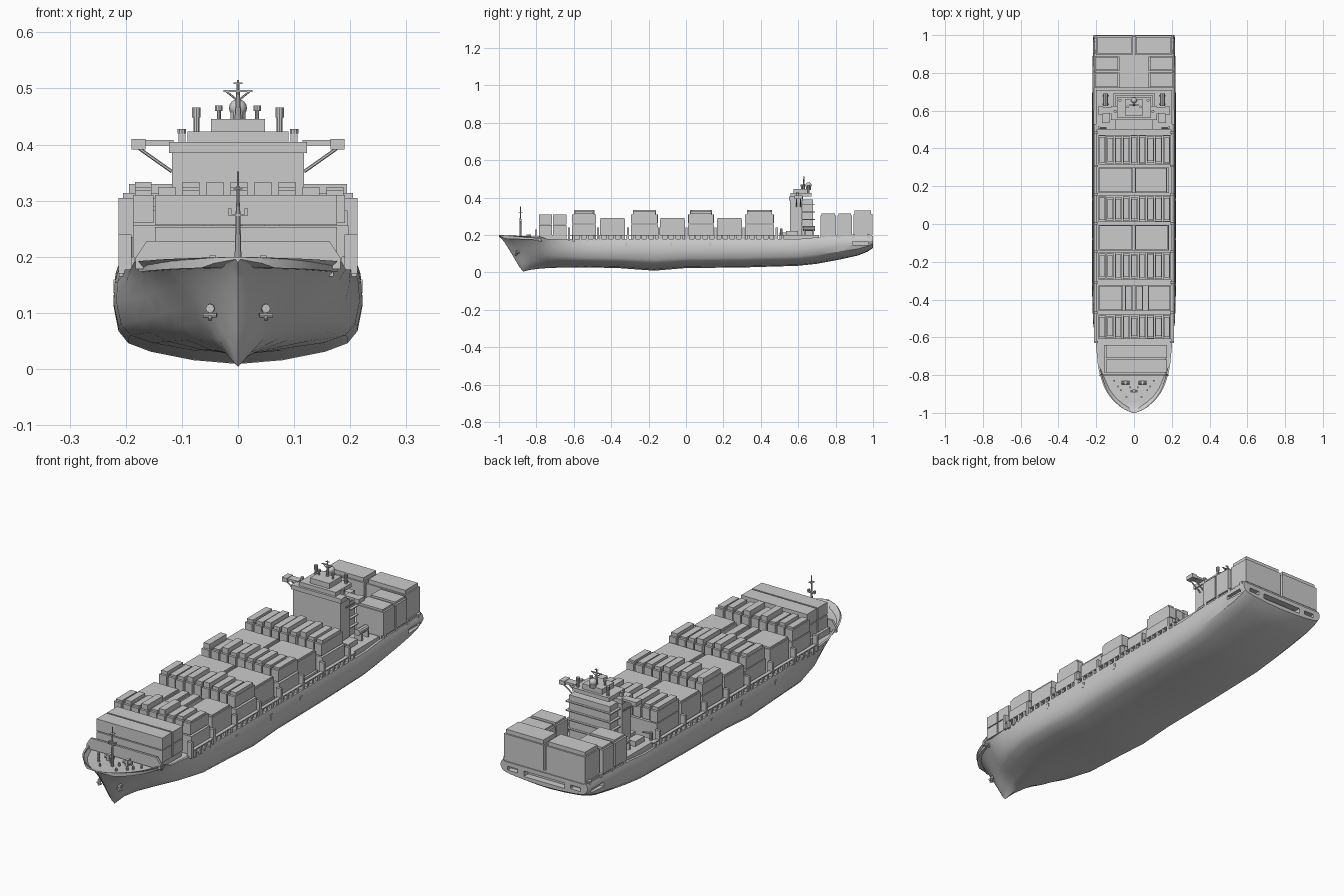
import bpy, bmesh, math, random
from mathutils import Vector, Matrix
random.seed(4)


def finish(name, bm, smooth=None):
    bmesh.ops.recalc_face_normals(bm, faces=bm.faces[:])
    me = bpy.data.meshes.new(name)
    bm.to_mesh(me)
    bm.free()
    ob = bpy.data.objects.new(name, me)
    bpy.context.collection.objects.link(ob)
    if smooth:
        bpy.ops.object.select_all(action='DESELECT')
        ob.select_set(True)
        bpy.context.view_layer.objects.active = ob
        bpy.ops.object.shade_smooth_by_angle(angle=math.radians(smooth))
    return ob


def box(bm, x0, x1, y0, y1, z0, z1):
    m = Matrix.Translation(((x0 + x1) / 2, (y0 + y1) / 2, (z0 + z1) / 2))
    bmesh.ops.create_cube(bm, size=1, matrix=m @ Matrix.Diagonal((x1 - x0, y1 - y0, z1 - z0, 1)))


def pair(bm, x0, x1, *rest):
    box(bm, x0, x1, *rest)
    box(bm, -x1, -x0, *rest)


def rod(bm, a, b, r, r2=None, n=10):
    a, b = Vector(a), Vector(b)
    m = Matrix.Translation((a + b) / 2) @ (b - a).to_track_quat('Z', 'Y').to_matrix().to_4x4()
    bmesh.ops.create_cone(bm, cap_ends=True, segments=n, radius1=r, radius2=r if r2 is None else r2,
                          depth=(b - a).length, matrix=m)


# Hull: lofted stations (y, keel z, deck z, half width, bow flare 0..1)
stations = [(-1, .19, .2, .008, 1), (-.985, .178, .199, .045, 1), (-.97, .16, .198, .07, 1),
            (-.94, .112, .197, .105, 1), (-.915, .07, .196, .127, 1), (-.89, .027, .195, .144, 1),
            (-.87, .004, .194, .155, .97), (-.835, .013, .193, .17, .85), (-.78, .02, .191, .188, .62),
            (-.74, .023, .178, .196, .47), (-.65, .026, .177, .207, .2), (-.52, .027, .177, .217, 0),
            (-.35, .022, .177, .222, 0), (-.17, .009, .177, .222, 0), (0, .023, .177, .222, 0),
            (.3, .026, .177, .222, 0), (.6, .035, .178, .222, 0), (.7, .046, .187, .221, 0),
            (.82, .068, .19, .22, 0), (.92, .09, .192, .218, 0), (.97, .11, .193, .217, 0), (1, .13, .194, .215, 0)]
mid = [(0, 0), (.36, .04), (.7, .13), (.88, .22), (.96, .35), (1, .62), (.99, .85), (.96, 1)]
bow = [(0, 0), (.1, .1), (.2, .25), (.32, .42), (.47, .58), (.65, .75), (.84, .9), (1, 1)]
bm = bmesh.new()
rings = []
for y, k, d, w, t in stations:
    half = [(w * (m[0] + (b[0] - m[0]) * t), k + (d - k) * (m[1] + (b[1] - m[1]) * t)) for m, b in zip(mid, bow)]
    sink = min(.018, (d - k) * .5) if y < -.75 else .003
    rim = half[-1][0] * .95
    half += [(rim, d), (rim, d - sink), (0, d - sink)]
    pts = half + [(-x, z) for x, z in half[-2:0:-1]]
    rings.append([bm.verts.new((x, y, z)) for x, z in pts])
n = len(rings[0])
for a, b in zip(rings, rings[1:]):
    for i in range(n):
        bm.faces.new((a[i], a[(i + 1) % n], b[(i + 1) % n], b[i]))
bm.faces.new(rings[0])
bm.faces.new(rings[-1])
hull = finish("hull", bm)

# Mooring openings cut into the stern
bm = bmesh.new()
pair(bm, .2, .25, .89, .975, .147, .166)
box(bm, -.1, .1, .97, 1.05, .148, .172)
pair(bm, .13, .18, .975, 1.05, .155, .172)
cutter = finish("opening_cutter", bm)
cutter.hide_render = True
mod = hull.modifiers.new("openings", 'BOOLEAN')
mod.object = cutter
mod.solver = 'EXACT'
bpy.context.view_layer.objects.active = hull
bpy.ops.object.modifier_apply(modifier=mod.name)
bpy.data.objects.remove(cutter)
hull.select_set(True)
bpy.ops.object.shade_smooth_by_angle(angle=math.radians(32))

# Hatch coamings and deck plates
bays = [(-.61, -.48), (-.46, -.325), (-.295, -.15), (-.14, -.005), (.01, .15), (.165, .30), (.315, .47)]
bm = bmesh.new()
box(bm, -.16, .17, -.785, -.64, .165, .2)
for y0, y1 in bays:
    box(bm, -.185, .185, y0, y1, .17, .201)
box(bm, -.2, .2, .5, .71, .17, .2)
box(bm, -.205, .205, .72, .995, .18, .2)
finish("hatch_coamings", bm)

# Side stanchions, walkway rail and lashing posts
bm = bmesh.new()
for i in range(32):
    y = -.6 + i * .036
    pair(bm, .198, .212, y - .006, y + .006, .165, .2)
pair(bm, .196, .212, -.62, .53, .197, .201)
for i in range(4):
    y = .735 + i * .08
    pair(bm, .2, .213, y - .008, y + .008, .18, .202)
for y in (-.625, -.47, -.31, -.145, .003, .158, .307, .485):
    pair(bm, .19, .213, y - .006, y + .006, .17, .24)
for y in (-.32, -.08, .13):
    pair(bm, .212, .222, y - .006, y + .006, .135, .16)
finish("side_stanchions", bm)

# Front bay: two wide rows, two tiers
bm = bmesh.new()
for y0, y1 in ((-.785, -.717), (-.71, -.64)):
    box(bm, -.148, .176, y0, y1, .2, .253)
    box(bm, -.148, .176, y0, y1, .257, .31)
finish("front_containers", bm)

# Bays with rows of narrow containers
for k in (0, 2, 4, 6):
    y0, y1 = bays[k]
    bm = bmesh.new()
    box(bm, -.187, .197, y0, y1, .2, .256)
    for i in range(9):
        x = -.187 + i * .0427
        e = random.uniform(0, .008)
        top = .318 + random.choice((0, .006, .015))
        box(bm, x, x + .036, y0 + e, y1 - e, .26, .31)
        box(bm, x + .003, x + .033, y0 + e + .01, y1 - e - .01, .31, top)
    finish("narrow_container_bay", bm)

# Bays with large container blocks
blocks = {1: [(-.187, -.06), (-.048, -.008), (.008, .048), (.073, .195)],
          3: [(-.187, -.007), (.005, .182)], 5: [(-.187, -.007), (.005, .175)]}
for k, spans in blocks.items():
    y0, y1 = bays[k]
    bm = bmesh.new()
    for x0, x1 in spans:
        box(bm, x0, x1, y0, y1, .2, .283)
        box(bm, x0 + .004, x1 - .004, y0 + .004, y1 - .004, .283, .291)
    finish("wide_container_bay", bm)

# Stern containers
bm = bmesh.new()
for y0, y1 in ((.72, .802), (.81, .888)):
    pair(bm, .077, .213, y0, y1, .2, .305)
    pair(bm, .085, .205, y0 + .005, y1 - .005, .305, .314)
for x0, x1 in ((-.2, -.007), (.005, .2)):
    box(bm, x0, x1, .896, .997, .2, .312)
    box(bm, x0 + .006, x1 - .006, .902, .99, .312, .33)
finish("stern_containers", bm)

# Accommodation tower
bm = bmesh.new()
box(bm, -.118, .118, .555, .62, .195, .385)
box(bm, -.123, .123, .55, .625, .385, .405)
box(bm, -.1, .1, .622, .68, .195, .39)
box(bm, -.09, .09, .56, .672, .405, .423)
box(bm, -.048, .048, .575, .66, .423, .446)
for z in (.24, .28, .32, .36):
    box(bm, -.112, .112, .618, .69, z, z + .004)
finish("accommodation_tower", bm)

# Bridge wings with struts
bm = bmesh.new()
pair(bm, .115, .19, .585, .618, .398, .408)
pair(bm, .165, .19, .58, .622, .391, .41)
for s in (-1, 1):
    for y in (.59, .613):
        rod(bm, (s * .118, y, .352), (s * .176, y, .393), .003, n=6)
    box(bm, s * .1 - .006, s * .1 + .006, .59, .602, .405, .42)
    rod(bm, (s * .1, .596, .42), (s * .1, .596, .428), .008)
finish("bridge_wings", bm)

# Exhaust pipes, radar dome and mast
bm = bmesh.new()
for s in (-1, 1):
    rod(bm, (s * .074, .655, .42), (s * .074, .655, .45), .006)
    rod(bm, (s * .074, .655, .448), (s * .074, .655, .466), .008)
    rod(bm, (s * .034, .62, .445), (s * .034, .62, .463), .004)
    rod(bm, (s * .034, .62, .46), (s * .034, .62, .47), .007)
    rod(bm, (0, .63, .478), (s * .022, .63, .496), .0018, n=6)
rod(bm, (0, .655, .44), (0, .655, .465), .014)
bmesh.ops.create_uvsphere(bm, u_segments=16, v_segments=8, radius=.016, matrix=Matrix.Translation((0, .655, .465)))
rod(bm, (0, .63, .44), (0, .63, .515), .007, .002)
box(bm, -.026, .026, .627, .633, .494, .497)
box(bm, -.008, .008, .628, .632, .508, .511)
finish("funnels_and_mast", bm, 35)

# Deck gear around the tower: small cranes, lockers, lifeboats
bm = bmesh.new()
for s in (-1, 1):
    rod(bm, (s * .185, .51, .18), (s * .185, .51, .235), .007)
    rod(bm, (s * .185, .51, .23), (s * .145, .51, .225), .004)
    box(bm, s * .15 - .02, s * .15 + .02, .535, .6, .2, .222)
    rod(bm, (s * .15, .625, .235), (s * .15, .69, .235), .014)
    for y in (.635, .68):
        box(bm, s * .15 - .018, s * .15 + .018, y - .004, y + .004, .198, .228)
box(bm, -.1, .1, .5, .55, .2, .212)
finish("deck_gear", bm, 35)

# Breakwater on the forecastle
bm = bmesh.new()
f, b = [[bm.verts.new((x, y, z)) for x, z in ((-.183, .178), (.183, .178), (.183, .198), (.163, .228),
                                              (-.163, .228), (-.183, .198))] for y in (-.806, -.796)]
bm.faces.new(f)
bm.faces.new(b)
for i in range(6):
    bm.faces.new((f[i], f[(i + 1) % 6], b[(i + 1) % 6], b[i]))
finish("breakwater", bm)

# Foremast
bm = bmesh.new()
rod(bm, (0, -.885, .175), (0, -.885, .29), .007, .004)
rod(bm, (0, -.885, .29), (0, -.885, .352), .0035, .0015)
box(bm, -.017, .017, -.89, -.88, .273, .276)
pair(bm, .012, .018, -.891, -.879, .276, .286)
box(bm, -.008, .008, -.895, -.875, .32, .323)
finish("foremast", bm, 35)

# Windlasses, bollards and anchors
bm = bmesh.new()
for s in (-1, 1):
    rod(bm, (s * .025, -.84, .19), (s * .065, -.84, .19), .009)
    box(bm, s * .045 - .006, s * .045 + .006, -.852, -.828, .175, .202)
    for x, y in ((.07, -.88), (.085, -.86), (.04, -.915), (.105, -.83), (.02, -.865)):
        rod(bm, (s * x, y, .172), (s * x, y, .19), .005)
    rod(bm, (s * .048, -.893, .115), (s * .05, -.912, .088), .004, n=8)
    rod(bm, (s * .038, -.91, .096), (s * .062, -.905, .096), .004, n=8)
    rod(bm, (s * .046, -.88, .11), (s * .05, -.908, .108), .008, n=8)
finish("forecastle_gear", bm, 35)
